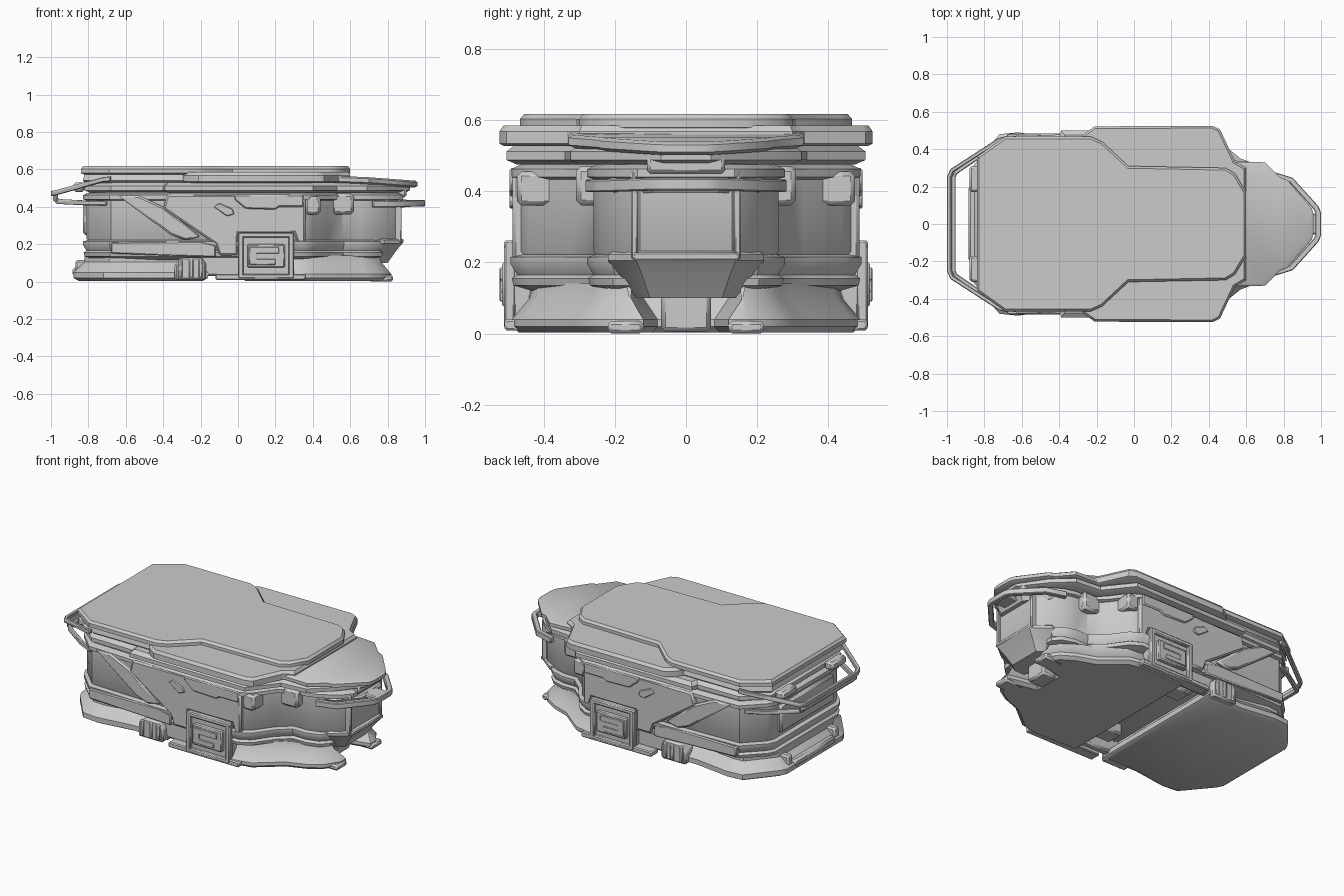
import bpy, bmesh
from mathutils import Vector

if "Cube" in bpy.data.objects:
    bpy.data.objects.remove(bpy.data.objects["Cube"])


def finish(name, bm, bevel=0.0):
    bmesh.ops.recalc_face_normals(bm, faces=bm.faces)
    me = bpy.data.meshes.new(name)
    bm.to_mesh(me)
    bm.free()
    ob = bpy.data.objects.new(name, me)
    bpy.context.collection.objects.link(ob)
    if bevel:
        m = ob.modifiers.new("bevel", 'BEVEL')
        m.width, m.segments, m.limit_method = bevel, 1, 'ANGLE'
    bpy.ops.object.select_all(action='DESELECT')
    bpy.context.view_layer.objects.active = ob
    ob.select_set(True)
    bpy.ops.object.shade_smooth_by_angle(angle=0.6)
    return ob


def inset(pts, d):
    """Move each edge of a counter-clockwise outline inwards by d."""
    out = []
    for i, p in enumerate(pts):
        a = (p - pts[i - 1]).normalized()
        b = (pts[(i + 1) % len(pts)] - p).normalized()
        n1, n2 = Vector((-a.y, a.x)), Vector((-b.y, b.x))
        out.append(p + (n1 + n2) * d / max(0.35, 1 + n1.dot(n2)))
    return out


def loft(name, half, levels, slope=None):
    """Mirrored plan outline stacked through (z, inset) levels."""
    pts = [Vector((x, -y)) for x, y in half] + [Vector(p) for p in reversed(half)]
    bm = bmesh.new()
    rings = [[bm.verts.new((p.x, p.y, z - (max(0, p.x - slope[0]) * slope[1] if slope else 0)))
              for p in inset(pts, d)] for z, d in levels]
    n = len(pts)
    for r, s in zip(rings, rings[1:]):
        for i in range(n):
            bm.faces.new((r[i], r[(i + 1) % n], s[(i + 1) % n], s[i]))
    bm.faces.new(rings[0])
    bm.faces.new(rings[-1])
    return finish(name, bm)


def side_panel(name, outline, y0, y1, bevel=0.006):
    """Front-view outline extruded in y, on both flanks."""
    bm = bmesh.new()
    for s in (-1, 1):
        a = [bm.verts.new((x, s * y0, z)) for x, z in outline]
        b = [bm.verts.new((x, s * y1, z)) for x, z in outline]
        bm.faces.new(a)
        bm.faces.new(b)
        for i in range(len(a)):
            j = (i + 1) % len(a)
            bm.faces.new((a[i], a[j], b[j], b[i]))
    return finish(name, bm, bevel)


def rect(x0, x1, z0, z1):
    return [(x0, z0), (x1, z0), (x1, z1), (x0, z1)]


def box(name, x, y, z, bevel=0.006, mirror=False):
    bm = bmesh.new()
    for s in ((1, -1) if mirror else (1,)):
        vs = bmesh.ops.create_cube(bm, size=1)['verts']
        for v in vs:
            v.co = Vector((sum(x) / 2 + v.co.x * (x[1] - x[0]),
                           s * (sum(y) / 2 + v.co.y * (y[1] - y[0])),
                           sum(z) / 2 + v.co.z * (z[1] - z[0])))
    return finish(name, bm, bevel)


def rail(name, half, w, h):
    """Rectangular bar swept along a path mirrored across y=0."""
    path = [Vector(p) for p in half] + [Vector((x, -y, z)) for x, y, z in reversed(half)]
    bm = bmesh.new()
    rings = []
    for i, p in enumerate(path):
        t = (path[min(i + 1, len(path) - 1)] - path[max(i - 1, 0)]).normalized()
        side = Vector((t.y, -t.x, 0)).normalized()
        up = Vector((0, 0, 1))
        rings.append([bm.verts.new(p + side * a * w / 2 + up * b * h / 2)
                      for a, b in ((-1, -1), (1, -1), (1, 1), (-1, 1))])
    for r, s in zip(rings, rings[1:]):
        for i in range(4):
            bm.faces.new((r[i], r[(i + 1) % 4], s[(i + 1) % 4], s[i]))
    bm.faces.new(rings[0])
    bm.faces.new(rings[-1])
    return finish(name, bm, 0.004)


# Top plate and decks
loft("top_plate", [(-.84, .36), (-.69, .467), (-.23, .467), (-.17, .44), (-.03, .31), (.49, .3),
                   (.54, .27), (.6, .17)],
     [(.572, .02), (.58, 0), (.603, 0), (.617, .012)])
loft("top_plate_underlayer", [(-.83, .34), (-.68, .445), (-.22, .445), (-.06, .3), (.5, .28), (.58, .15)],
     [(.50, .05), (.54, .0), (.575, .01)])
loft("side_wing_deck", [(-.3, .43), (-.27, .48), (-.21, .522), (.42, .525), (.46, .505),
                        (.54, .335), (.6, .3)],
     [(.528, .012), (.534, 0), (.568, 0), (.585, .012)])
loft("nose_deck", [(.3, .335), (.7, .33), (.78, .25), (.82, .235), (.95, .085), (.96, .05)],
     [(.535, .02), (.545, 0), (.565, 0), (.573, .012)], (.5, .075))
loft("lower_deck", [(-.82, .34), (-.68, .455), (-.4, .46), (-.39, .5), (.4, .505), (.53, .34), (.69, .325),
                    (.8, .225), (.92, .07)],
     [(.475, .03), (.488, 0), (.512, 0), (.53, .025)])

# Body with end column and waist flange
hull = [(-.81, .3), (-.79, .34), (-.68, .45), (-.4, .46), (.34, .475), (.4, .44), (.48, .33), (.56, .26),
        (.65, .26), (.72, .24), (.82, .18), (.865, .13)]
loft("main_body", hull, [(.2, .02), (.23, 0), (.44, 0), (.455, .015), (.48, .015)])
loft("waist_flange", hull[:-2] + [(.76, .2)],
     [(.115, .06), (.135, -.01), (.155, -.015), (.165, 0), (.195, -.018), (.215, -.018), (.222, .005)])
loft("upper_collar", hull, [(.43, .01), (.44, -.018), (.462, -.018), (.475, .01)])

# Base in two halves with a cross slot, and split feet at the nose
loft("rear_base", [(-.88, .27), (-.86, .31), (-.72, .48), (-.62, .49), (-.4, .46), (-.16, .46)],
     [(.003, .03), (.02, 0), (.05, 0), (.105, .06), (.14, .06)])
loft("front_base", [(.02, .48), (.32, .49), (.42, .47), (.57, .35), (.68, .31), (.76, .26), (.82, .17),
                    (.82, .12), (.64, .08)],
     [(.003, .02), (.02, 0), (.04, 0), (.1, .05), (.14, .06)])
box("slot_side_rail", (-.2, .06), (.4, .455), (.03, .14), .012, True)
box("slot_inner_block", (-.12, .03), (.24, .36), (.05, .14), .012, True)
box("foot_pad", (.7, .83), (.12, .22), (0, .035), .01, True)
box("nose_lower_panel", (.6, .72), (-.07, .07), (.005, .2), .012)
loft("nose_bracket", [(.6, .22), (.78, .22), (.88, .14)],
     [(.1, .08), (.17, .03), (.205, 0), (.222, 0), (.232, .015)])

# Flank armour
side_panel("flank_armour", [(-.38, .465), (-.4, .39), (-.12, .2), (-.1, .14), (0, .14), (0, .26), (.3, .26),
                            (.32, .2), (.36, .21), (.36, .465)], .44, .488, .01)
side_panel("flank_upper_step", [(-.02, .44), (.04, .39), (.2, .385), (.22, .4), (.35, .4), (.35, .465),
                                (-.02, .465)], .47, .497)
side_panel("diagonal_brace", [(-.64, .46), (-.53, .46), (-.4, .4), (-.2, .24), (-.28, .22), (-.36, .25)],
           .44, .485, .01)
side_panel("waist_strip", [(-.68, .15), (-.12, .13), (-.12, .195), (-.2, .215), (-.68, .21)], .44, .485)
side_panel("flank_hatch", [(-.13, .4), (-.1, .42), (-.03, .39), (-.02, .36), (-.06, .35)], .48, .496, .004)
side_panel("base_skirt", rect(-.12, .36, .008, .04), .44, .51)
side_panel("skirt_foot", [(-.34, .01), (-.17, .01), (-.17, .1), (-.2, .13), (-.3, .13), (-.34, .09)],
           .4, .49, .01)
for i, x in enumerate((-.31, -.25, -.2)):
    side_panel("foot_rib_%d" % i, rect(x - .012, x + .012, .02, .12), .48, .5)

# Service box on each flank: plate, frame and inner block
side_panel("service_back", rect(.0, .3, .02, .26), .43, .492, .012)
for n, r in (("left", (.0, .03, .02, .25)), ("right", (.27, .3, .02, .25)),
             ("top", (.0, .3, .235, .262)), ("bottom", (.0, .3, .015, .04))):
    side_panel("service_frame_" + n, rect(*r), .48, .512)
side_panel("service_block", rect(.05, .25, .075, .2), .48, .518)
side_panel("service_latch", [(.06, .09), (.2, .09), (.2, .12), (.1, .12), (.1, .15), (.22, .15), (.22, .185),
                             (.06, .185)], .51, .524, .003)

# Shoulder blocks and nose panel trim
box("shoulder_plate", (.36, .44), (.37, .475), (.36, .455), .012, True)
box("neck_block", (.5, .62), (.22, .31), (.36, .47), .015, True)
box("nose_column_frame", (.83, .875), (.135, .155), (.21, .455), .005, True)
box("nose_upper_block", (.78, .9), (-.11, .11), (.45, .5), .01)
box("nose_sill", (.83, .885), (-.15, .15), (.205, .228), .005)

# Nose handle
rail("nose_handle", [(.72, .27, .415), (.79, .25, .415), (.84, .235, .415), (.975, .085, .42), (.985, .06, .42)],
     .03, .035)
box("handle_bracket", (.8, .98), (-.055, .055), (.41, .435), .006)
loft("handle_tray", [(.65, .24), (.8, .22), (.91, .1)], [(.395, .02), (.43, 0), (.438, .01)])

# Rear bumper rails
rail("rear_rail_upper", [(-.68, .46, .55), (-.72, .45, .545), (-.975, .285, .475), (-.99, .25, .472)], .022, .026)
rail("rear_rail_lower", [(-.7, .43, .42), (-.8, .38, .42), (-.955, .275, .428), (-.965, .25, .43)], .022, .026)
rail("rear_rail_face", [(-.965, .275, .452), (-.982, .25, .452)], .014, .045)
box("rear_rail_post", (-.88, -.82), (.17, .31), (.48, .53), .012, True)

# Rear end panels and step
box("rear_panel", (-.83, -.79), (-.26, .26), (.25, .42), .012)
box("rear_step", (-.885, -.78), (-.2, .2), (.03, .075), .012)
box("rear_step_bracket", (-.87, -.76), (.2, .25), (.03, .115), .01, True)
